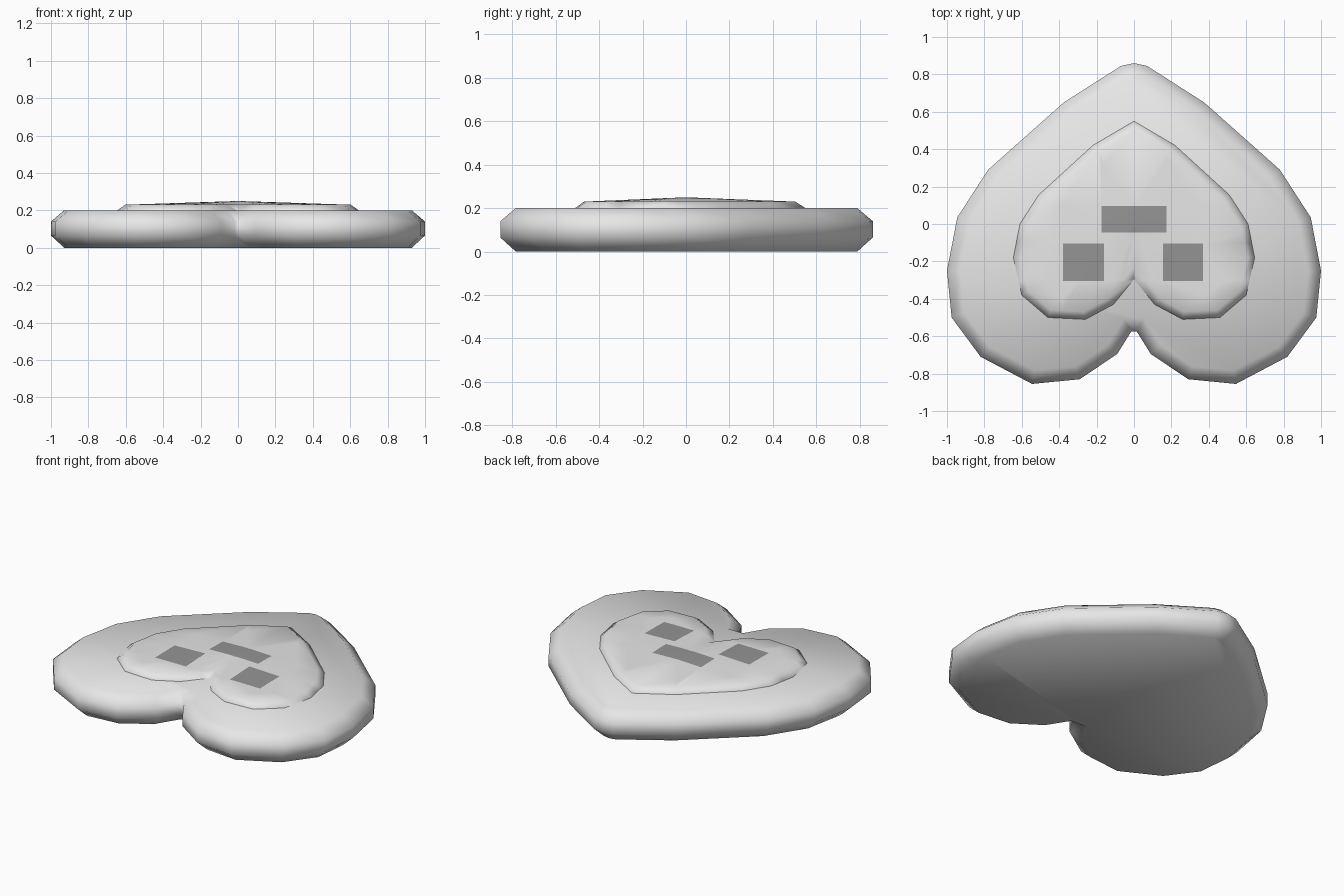
import bpy
import bmesh
from mathutils import Vector

cube = bpy.data.objects.get("Cube")
if cube:
    bpy.data.objects.remove(cube, do_unlink=True)


def make_material(name, value):
    mat = bpy.data.materials.new(name)
    mat.use_nodes = True
    color = (value, value, value, 1)
    mat.diffuse_color = color
    mat.node_tree.nodes["Principled BSDF"].inputs["Base Color"].default_value = color
    return mat


light_grey = make_material("light grey", 0.8)
dark_grey = make_material("dark grey", 0.3)


def heart(half):
    """Mirror the right half of an outline, tip to notch, into a clockwise loop."""
    left = [(-x, y) for x, y in reversed(half) if x > 0]
    return [Vector(p) for p in half + left]


def inset(loop, dist):
    """Move every edge of a clockwise loop inwards by dist, with mitred corners."""
    result = []
    for i, p in enumerate(loop):
        a = (p - loop[i - 1]).normalized()
        b = (loop[(i + 1) % len(loop)] - p).normalized()
        na, nb = Vector((a.y, -a.x)), Vector((b.y, -b.x))
        result.append(p + (na + nb) * dist / (1 + na.dot(nb)))
    return result


def add_rings(bm, loop, profile):
    """Loft the outline through (inset, height) steps and return the rings."""
    rings = [[bm.verts.new((p.x, p.y, z)) for p in inset(loop, d)] for d, z in profile]
    n = len(loop)
    for low, high in zip(rings, rings[1:]):
        for i in range(n):
            j = (i + 1) % n
            bm.faces.new((low[i], low[j], high[j], high[i]))
    return rings


def finish(bm, name, materials):
    bmesh.ops.recalc_face_normals(bm, faces=bm.faces[:])
    for face in bm.faces:
        face.smooth = True
    mesh = bpy.data.meshes.new(name)
    bm.to_mesh(mesh)
    bm.free()
    for mat in materials:
        mesh.materials.append(mat)
    obj = bpy.data.objects.new(name, mesh)
    bpy.context.collection.objects.link(obj)
    return obj


# Chamfered heart slab
outer = heart([(0, .86), (.07, .845), (.375, .65), (.78, .29), (.945, .035),
               (1, -.25), (.975, -.5), (.82, -.71), (.545, -.855),
               (.29, -.83), (.09, -.695), (.015, -.575)])
bm = bmesh.new()
rings = add_rings(bm, outer, [(.07, 0), (0, .065), (0, .14), (.07, .2)])
bm.faces.new(rings[0])
bm.faces.new(rings[-1])
finish(bm, "heart_base", [light_grey])

# Raised inner heart rising to a shallow peak
inner = heart([(0, .55), (.22, .42), (.51, .155), (.61, 0), (.645, -.18),
               (.6, -.38), (.46, -.5), (.26, -.51), (.11, -.43), (0, -.295)])
bm = bmesh.new()
rim = add_rings(bm, inner, [(0, .18), (0, .2), (.04, .23)])[-1]
peak = bm.verts.new((0, 0, .25))
for i, v in enumerate(rim):
    bm.faces.new((v, rim[(i + 1) % len(rim)], peak))

# Dark panels cut into the top: a centre bar and two squares
panels = [(-.175, .175, -.045, .095), (-.38, -.16, -.305, -.105), (.155, .37, -.305, -.105)]


def cut(x, y, normal):
    bmesh.ops.bisect_plane(bm, geom=bm.verts[:] + bm.edges[:] + bm.faces[:],
                           plane_co=(x, y, 0), plane_no=normal)


for x0, x1, y0, y1 in panels:
    for x in (x0, x1):
        cut(x, 0, (1, 0, 0))
    for y in (y0, y1):
        cut(0, y, (0, 1, 0))
bm.normal_update()
for face in bm.faces:
    c = face.calc_center_median()
    if c.z > .23 and any(x0 < c.x < x1 and y0 < c.y < y1 for x0, x1, y0, y1 in panels):
        face.material_index = 1
finish(bm, "raised_heart", [light_grey, dark_grey])
